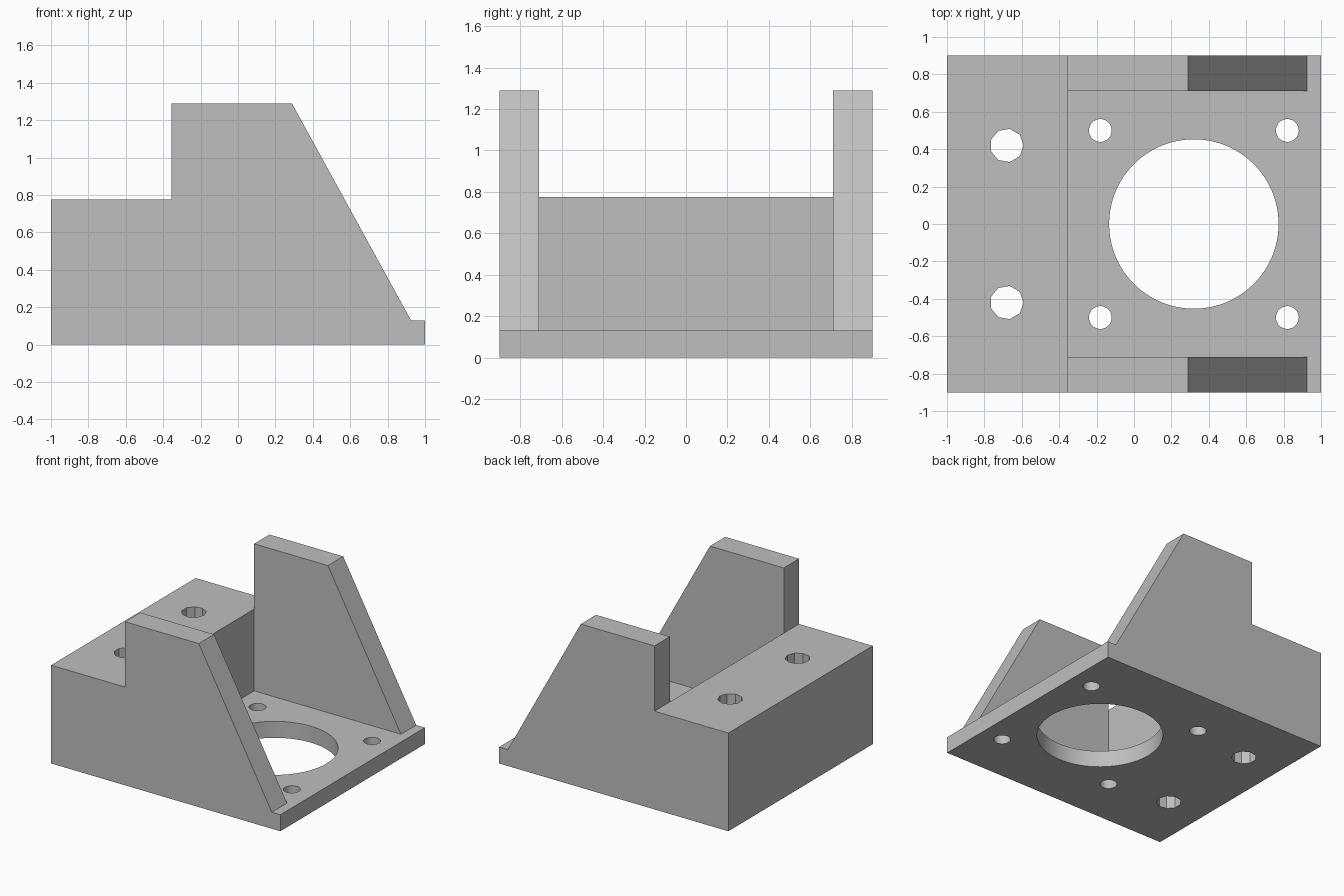
import bpy
import bmesh
from math import radians
from mathutils import Matrix, Vector

if "Cube" in bpy.data.objects:
    bpy.data.objects.remove(bpy.data.objects["Cube"])

HALF_WIDTH = 0.9      # half depth of the bracket in y
WALL_INNER = 0.71     # inner face of the side walls
FLOOR = 0.13          # top of the motor plate
STEP_X = -0.356       # front edge of the mounting block
STEP_Z = 0.775        # top of the mounting block
WALL_TOP = 1.29

grey = bpy.data.materials.new("light grey")
grey.use_nodes = True
colour = (0.52, 0.52, 0.52, 1)
grey.diffuse_color = colour
grey.node_tree.nodes["Principled BSDF"].inputs["Base Color"].default_value = colour


def make_object(name, bm):
    bmesh.ops.recalc_face_normals(bm, faces=bm.faces)
    mesh = bpy.data.meshes.new(name)
    bm.to_mesh(mesh)
    bm.free()
    mesh.materials.append(grey)
    obj = bpy.data.objects.new(name, mesh)
    bpy.context.collection.objects.link(obj)
    return obj


def extrude_profile(name, points, half):
    """Side profile in x-z, extruded symmetrically along y."""
    bm = bmesh.new()
    face = bm.faces.new([bm.verts.new((x, -half, z)) for x, z in points])
    out = bmesh.ops.extrude_face_region(bm, geom=[face])["geom"]
    verts = [v for v in out if isinstance(v, bmesh.types.BMVert)]
    bmesh.ops.translate(bm, verts=verts, vec=Vector((0, 2 * half, 0)))
    return make_object(name, bm)


def drill(name, x, y, radius, sides):
    """Vertical cutter that goes right through; first corner points to +x."""
    bm = bmesh.new()
    bmesh.ops.create_cone(bm, cap_ends=True, segments=sides, radius1=radius,
                          radius2=radius, depth=4)
    corner = max(bm.verts, key=lambda v: v.co.x).co
    turn = -Vector((1, 0)).angle_signed(corner.xy)
    bm.transform(Matrix.Translation((x, y, 0)) @ Matrix.Rotation(-turn, 4, "Z"))
    return make_object(name, bm)


# Whole bracket outline: block, side walls and plate
bracket = extrude_profile("motor_bracket", [
    (-1, 0), (1, 0), (1, FLOOR), (0.925, FLOOR), (0.288, WALL_TOP),
    (STEP_X, WALL_TOP), (STEP_X, STEP_Z), (-1, STEP_Z)], HALF_WIDTH)

# Pocket between the walls
cutters = [extrude_profile("pocket_cutter", [
    (STEP_X, FLOOR), (1.2, FLOOR), (1.2, 1.5), (STEP_X, 1.5)], WALL_INNER)]

# Motor opening with its four screw holes, and two block bolt holes
cutters.append(drill("motor_opening_cutter", 0.32, 0, 0.453, 96))
for side in (-1, 1):
    for x in (-0.18, 0.82):
        cutters.append(drill("screw_hole_cutter", x, side * 0.5, 0.061, 32))
    cutters.append(drill("bolt_hole_cutter", -0.68, side * 0.42, 0.09, 9))

for cutter in cutters:
    cutter.hide_render = True
    mod = bracket.modifiers.new(cutter.name, "BOOLEAN")
    mod.operation = "DIFFERENCE"
    mod.solver = "EXACT"
    mod.object = cutter

# Bake the cuts and drop the cutters
depsgraph = bpy.context.evaluated_depsgraph_get()
baked = bpy.data.meshes.new_from_object(bracket.evaluated_get(depsgraph))
bracket.modifiers.clear()
bracket.data = baked
baked.materials.clear()
baked.materials.append(grey)
for cutter in cutters:
    bpy.data.objects.remove(cutter)

# Smooth round holes, crisp edges elsewhere
bpy.ops.object.select_all(action="DESELECT")
bracket.select_set(True)
bpy.context.view_layer.objects.active = bracket
bpy.ops.object.shade_smooth_by_angle(angle=radians(30))
